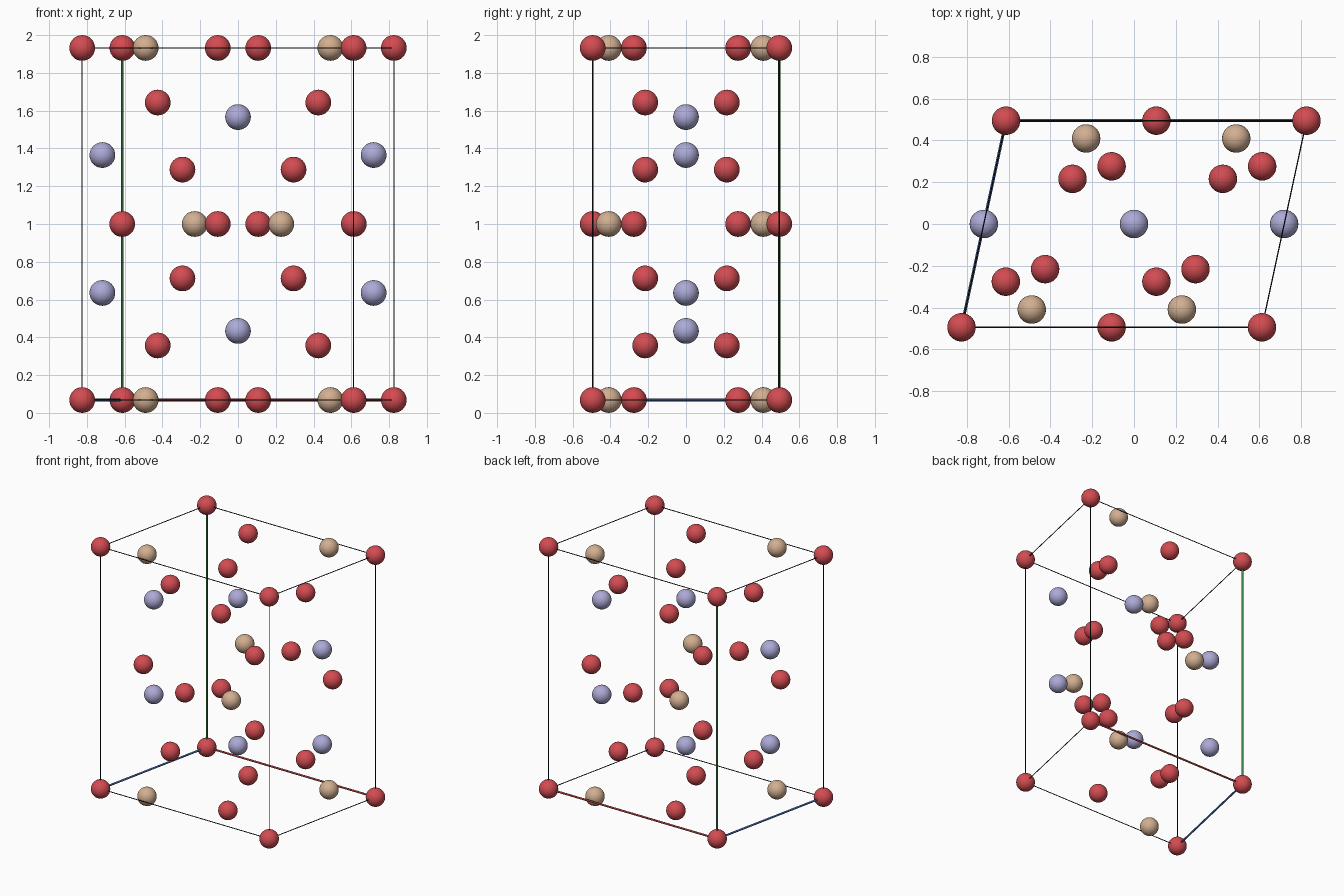
import bpy
from mathutils import Vector

if "Cube" in bpy.data.objects:
    bpy.data.objects.remove(bpy.data.objects["Cube"])

# Flat colours
def mat(name, rgb):
    m = bpy.data.materials.new(name)
    m.diffuse_color = (*rgb, 1)
    m.use_nodes = True
    m.node_tree.nodes["Principled BSDF"].inputs["Base Color"].default_value = m.diffuse_color
    return m

RED = mat("red atom", (0.645, 0.072, 0.084))
TAN = mat("tan atom", (0.645, 0.429, 0.283))
LAV = mat("lavender atom", (0.413, 0.402, 0.672))
BLACK = mat("black edge", (0.01, 0.01, 0.01))
AXIS_R = mat("red axis", (0.50, 0.06, 0.06))
AXIS_G = mat("green axis", (0.08, 0.38, 0.11))
AXIS_B = mat("blue axis", (0.06, 0.16, 0.42))

R = 0.068
BOT, MID, TOP = R, 1.0, 2 - R

def atom(name, material, p):
    bpy.ops.mesh.primitive_uv_sphere_add(segments=32, ring_count=16, radius=R, location=p)
    ob = bpy.context.object
    ob.name = name
    ob.data.materials.append(material)
    bpy.ops.object.shade_smooth()

def rod(name, material, p, q, radius):
    p, q = Vector(p), Vector(q)
    d = q - p
    bpy.ops.mesh.primitive_cylinder_add(vertices=12, radius=radius, depth=d.length, location=(p + q) / 2)
    ob = bpy.context.object
    ob.name = name
    ob.rotation_euler = d.to_track_quat('Z', 'Y').to_euler()
    ob.data.materials.append(material)
    bpy.ops.object.shade_smooth_by_angle()

# Atoms: each plan position is repeated by a half turn about the vertical axis
plan = [
    ("corner_atom", RED, 0.825, 0.494, (BOT, TOP)),
    ("corner_atom", RED, -0.612, 0.494, (BOT, TOP)),
    ("edge_mid_atom", RED, 0.107, 0.494, (MID,)),
    ("inner_red_atom", RED, -0.107, 0.276, (BOT, TOP)),
    ("inner_red_atom", RED, 0.613, 0.276, (MID,)),
    ("outer_red_atom", RED, 0.425, 0.216, (0.357, 1.643)),
    ("centre_red_atom", RED, -0.294, 0.216, (0.712, 1.288)),
    ("tan_atom", TAN, 0.489, 0.409, (BOT, TOP)),
    ("tan_atom", TAN, -0.229, 0.409, (MID,)),
    ("side_lavender_atom", LAV, 0.718, 0, (0.635, 1.365)),
]
for name, material, x, y, levels in plan:
    for s in (1, -1):
        for z in levels:
            atom(name, material, (s * x, s * y, z))
for z in (0.434, 1.566):
    atom("centre_lavender_atom", LAV, (0, 0, z))

# Slanted box of edges, with three coloured axes from the back left bottom corner
origin = Vector((-0.612, 0.494, BOT))
a = Vector((1.437, 0, 0))
b = Vector((0, 0, TOP - BOT))
c = Vector((-0.213, -0.988, 0))
for name, material, d, u, v in (("red_axis", AXIS_R, a, b, c),
                                ("green_axis", AXIS_G, b, a, c),
                                ("blue_axis", AXIS_B, c, a, b)):
    for i in (0, 1):
        for j in (0, 1):
            p = origin + u * i + v * j
            if i or j:
                rod("cell_edge", BLACK, p, p + d, 0.003)
            else:
                rod(name, material, p, p + d, 0.007)
